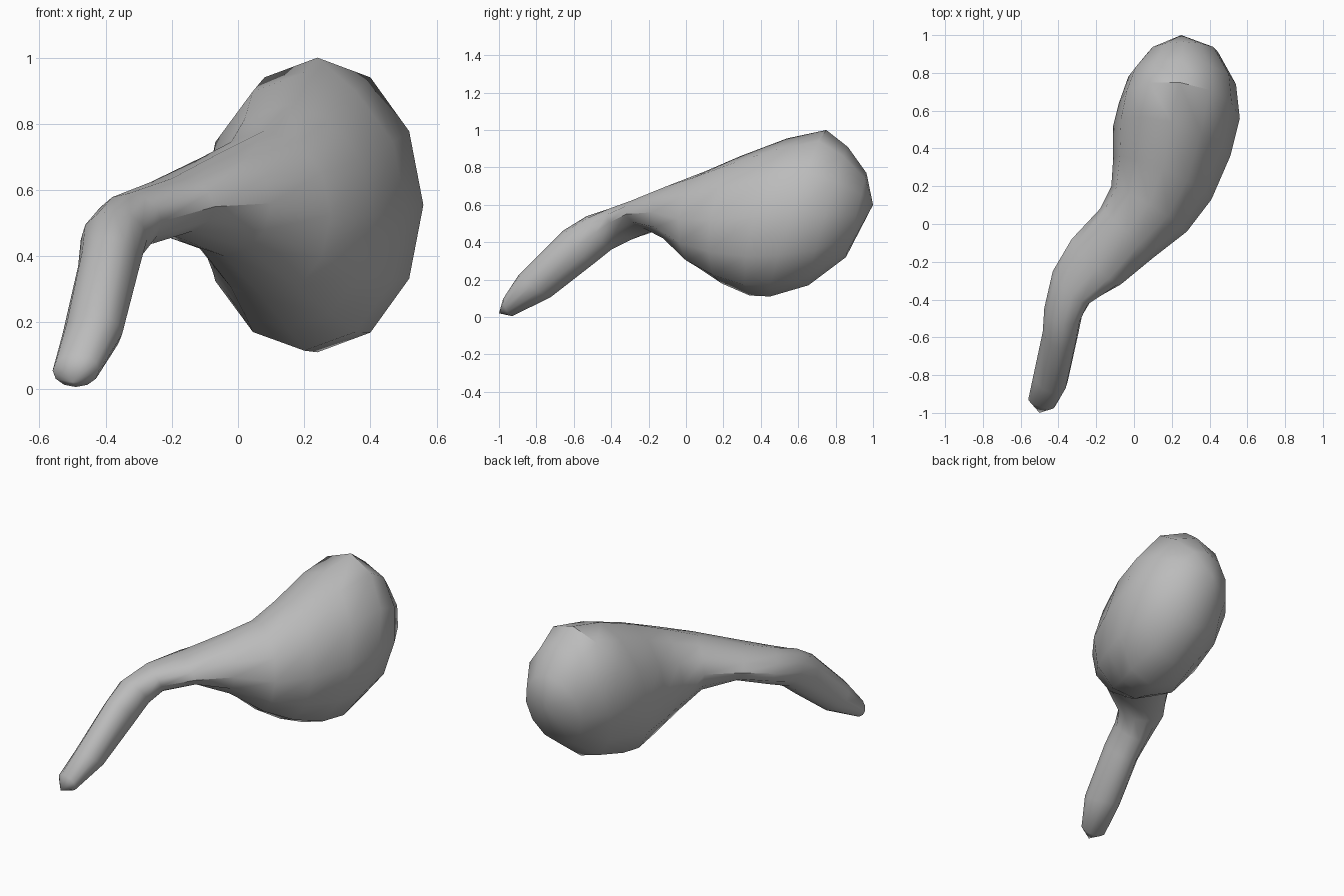
import bpy, bmesh
from math import cos, sin, radians, tau
from mathutils import Vector

SIDES = 12

default_cube = bpy.data.objects.get("Cube")
if default_cube:
    bpy.data.objects.remove(default_cube, do_unlink=True)

# One flat grey for the whole organ
grey = bpy.data.materials.new("plain grey")
grey.use_nodes = True
colour = (0.5, 0.5, 0.5, 1)
grey.diffuse_color = colour
grey.node_tree.nodes["Principled BSDF"].inputs["Base Color"].default_value = colour

# Cross-sections from the duct tip to the rounded end of the sac:
# (centre), (upward half axis y, z), (sideways half axis x, y)
SECTIONS = [
    ((-.49, -.95, .055), (-.02, .05), (.07, -.02)),
    ((-.44, -.81, .165), (-.085, .06), (.09, -.02)),
    ((-.39, -.58, .37), (-.08, .09), (.093, -.01)),
    ((-.375, -.465, .45), (-.065, .09), (.1, -.02)),
    ((-.33, -.33, .505), (-.05, .085), (.1, -.08)),
    ((-.2, -.2, .55), (-.035, .085), (.13, -.12)),
    ((-.04, -.05, .56), (.01, .16), (.14, -.13)),
    ((.08, .08, .525), (.025, .255), (.2, -.12)),
    ((.15, .24, .52), (.05, .34), (.26, -.11)),
    ((.2, .44, .535), (.1, .42), (.31, -.08)),
    ((.24, .6, .555), (.15, .445), (.32, -.04)),
    ((.255, .76, .54), (.105, .37), (.285, -.02)),
    ((.26, .91, .545), (.055, .225), (.185, 0)),
]
DUCT_TIP = (-.5, -1, .02)
SAC_END = (.25, 1, .6)


def add_ring(bm, centre, up, side):
    """Add one elliptical ring of vertices around a centre."""
    c, u, s = Vector(centre), Vector((0, *up)), Vector((*side, 0))
    angles = [tau * i / SIDES for i in range(SIDES)]
    return [bm.verts.new(c + s * cos(a) + u * sin(a)) for a in angles]


def close_end(bm, ring, point):
    """Close an open ring with a fan to a single point."""
    tip = bm.verts.new(point)
    for i, vert in enumerate(ring):
        bm.faces.new((vert, ring[(i + 1) % SIDES], tip))


# Loft the sac, neck and duct as one continuous skin
bm = bmesh.new()
rings = [add_ring(bm, *section) for section in SECTIONS]
for lower, upper in zip(rings, rings[1:]):
    for i in range(SIDES):
        j = (i + 1) % SIDES
        bm.faces.new((lower[i], lower[j], upper[j], upper[i]))
close_end(bm, rings[0], DUCT_TIP)
close_end(bm, rings[-1], SAC_END)
bmesh.ops.recalc_face_normals(bm, faces=bm.faces[:])

mesh = bpy.data.meshes.new("sac_with_duct")
bm.to_mesh(mesh)
bm.free()
mesh.materials.append(grey)
sac = bpy.data.objects.new("sac_with_duct", mesh)
bpy.context.collection.objects.link(sac)

# Soft shading, keeping the sharper folds of the duct
bpy.context.view_layer.objects.active = sac
sac.select_set(True)
bpy.ops.object.shade_smooth_by_angle(angle=radians(40))
